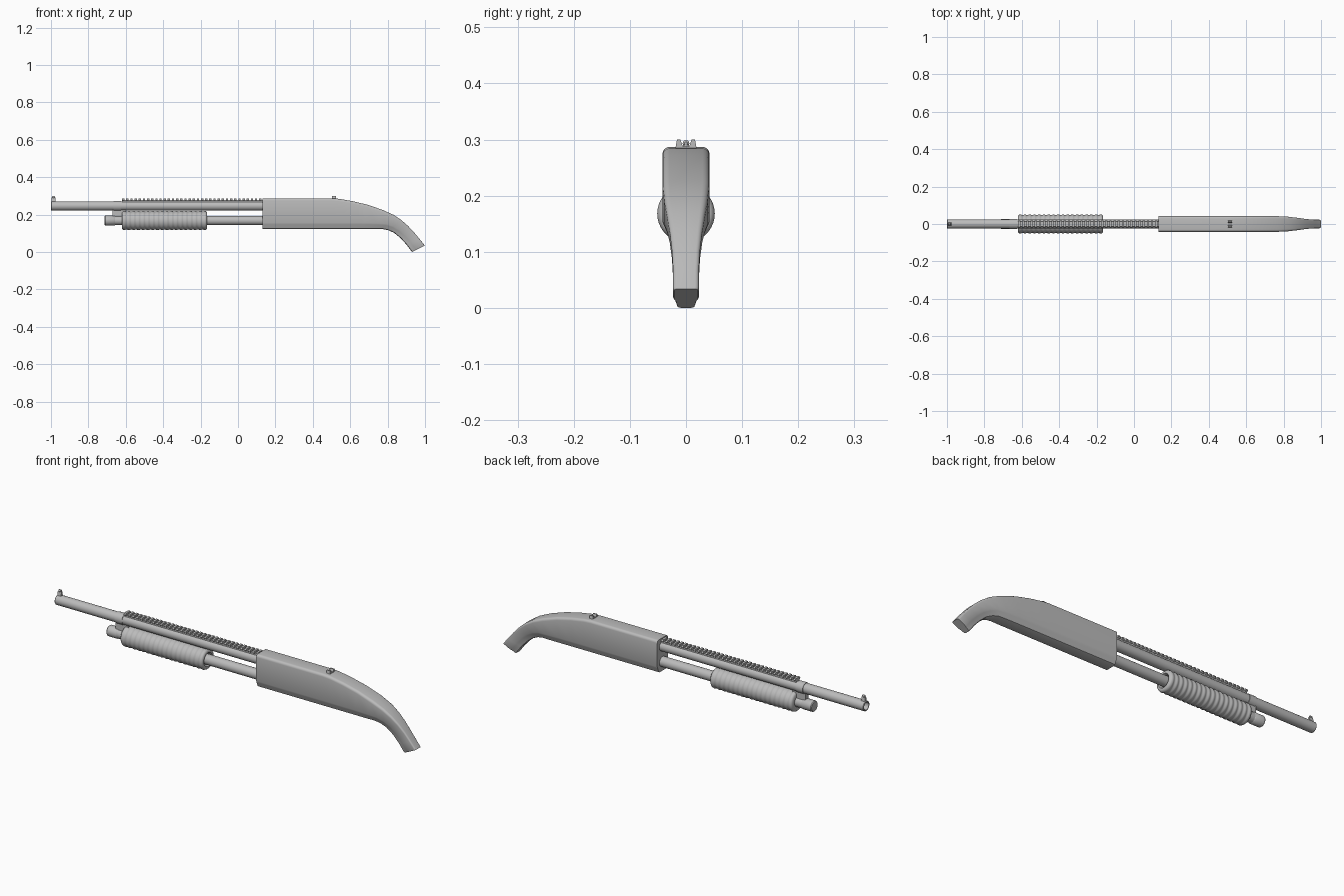
import bpy, bmesh, math

if "Cube" in bpy.data.objects:
    bpy.data.objects.remove(bpy.data.objects["Cube"])

mat = bpy.data.materials.new("mid grey")
mat.diffuse_color = (0.5, 0.5, 0.5, 1)
mat.use_nodes = True
mat.node_tree.nodes["Principled BSDF"].inputs["Base Color"].default_value = mat.diffuse_color


def finish(name, bm, smooth=True, angle=35):
    bmesh.ops.recalc_face_normals(bm, faces=bm.faces)
    me = bpy.data.meshes.new(name)
    bm.to_mesh(me)
    bm.free()
    me.materials.append(mat)
    ob = bpy.data.objects.new(name, me)
    bpy.context.collection.objects.link(ob)
    if smooth:
        bpy.ops.object.select_all(action='DESELECT')
        ob.select_set(True)
        bpy.context.view_layer.objects.active = ob
        bpy.ops.object.shade_smooth_by_angle(angle=math.radians(angle))
    return ob


def skin(bm, rings, closed=False, caps=True):
    """Bridge equal-length rings of points into a surface."""
    vs = [[bm.verts.new(p) for p in r] for r in rings]
    n = len(vs[0])
    pairs = list(zip(vs, vs[1:])) + ([(vs[-1], vs[0])] if closed else [])
    for a, b in pairs:
        for i in range(n):
            j = (i + 1) % n
            bm.faces.new((a[i], a[j], b[j], b[i]))
    if caps and not closed:
        bm.faces.new(vs[0])
        bm.faces.new(vs[-1])


def revolve(name, profile, z, sides=32, closed=False, angle=35):
    """Turn (x, radius) points about a lengthwise axis at height z."""
    bm = bmesh.new()
    skin(bm, [[(x, r * math.cos(2 * math.pi * k / sides),
                z + r * math.sin(2 * math.pi * k / sides))
               for k in range(sides)] for x, r in profile], closed)
    return finish(name, bm, angle=angle)


def prism(name, outline, x0, x1):
    """Extrude a (y, z) outline along x."""
    bm = bmesh.new()
    skin(bm, [[(x, y, z) for y, z in outline] for x in (x0, x1)])
    return finish(name, bm)


BARREL_Z, TUBE_Z = 0.246, 0.168

# barrel with an open bore
revolve("barrel", [(-1, .019), (-1, .0235), (-.998, .025), (.16, .025),
                   (.16, .019), (-.6, .019)], BARREL_Z, closed=True)

# magazine tube and its front cap
revolve("magazine_tube", [(-.66, .025), (.16, .025)], TUBE_Z)
revolve("magazine_cap", [(-.713, .024), (-.709, .027), (-.66, .027), (-.657, .025)], TUBE_Z)

# clamp joining barrel and magazine tube
prism("barrel_clamp", [(-.012, .18), (.012, .18), (.012, .235), (-.012, .235)], -.67, -.60)
revolve("clamp_ring", [(-.665, .025), (-.665, .0275), (-.625, .0275), (-.625, .025)],
        BARREL_Z, closed=True)

# ribbed pump grip, hollow around the tube
RIBS = 17
outer = [(-.62, .044), (-.615, .049)]
for i in range(RIBS * 6 + 1):
    t = i / (RIBS * 6)
    outer.append((-.608 + t * .431, .0495 + .0018 * math.cos(2 * math.pi * RIBS * t)))
outer += [(-.17, .049), (-.165, .044)]
revolve("pump_grip", outer + [(-.165, .034), (-.18, .026), (-.62, .026)],
        TUBE_Z, sides=40, closed=True, angle=50)

# top rail: base strip plus evenly spaced teeth
prism("rail_base", [(-.013, .262), (.013, .262), (.013, .277), (-.013, .277)], -.62, .14)
bm = bmesh.new()
tooth = [(-.013, .274), (-.02, .279), (-.016, .287), (.016, .287), (.02, .279), (.013, .274)]
for i in range(34):
    x = -.62 + i * .0222
    skin(bm, [[(x + d, y, z) for y, z in tooth] for d in (0, .0125)])
finish("rail_teeth", bm, smooth=False)

# front sight post and bead
prism("front_sight", [(-.008, .266), (.008, .266), (.004, .29), (-.004, .29)], -.996, -.976)
revolve("front_sight_bead", [(-.994, .003), (-.991, .006), (-.981, .006), (-.978, .003)],
        .293, sides=16)

# notched rear sight
notch = [(-.019, .284), (.019, .284), (.016, .3), (.010, .3), (.006, .288),
         (-.006, .288), (-.010, .3), (-.016, .3)]
prism("rear_sight", notch, .503, .523)


# receiver flowing into the curved bird-head grip
def section(xt, zt, xb, zb, w):
    height = math.hypot(xt - xb, zt - zb)
    top_r, cut_y, cut_z = .3 * w, .3 * w, .026
    half = [(w - cut_y - .006, 0), (w - cut_y, .003), (w - .003, cut_z), (w, cut_z + .008)]
    for k in range(5):
        a = math.pi / 2 * k / 4
        half.append((w - top_r + top_r * math.cos(a), height - top_r + top_r * math.sin(a)))
    loop = half + [(-y, h) for y, h in reversed(half)]
    return [(xb + (xt - xb) * h / height, y, zb + (zt - zb) * h / height) for y, h in loop]


# top x, top z, bottom x, bottom z, half width
stations = [(.13, .287, .13, .122, .042), (.50, .287, .50, .122, .042),
            (.54, .284, .54, .122, .042), (.61, .272, .60, .122, .042),
            (.69, .253, .67, .122, .042), (.77, .226, .73, .122, .042),
            (.83, .199, .775, .122, .039), (.875, .169, .805, .116, .034),
            (.91, .138, .835, .102, .029), (.942, .104, .868, .075, .025),
            (.972, .068, .90, .040, .023), (.996, .038, .927, .004, .023),
            (1.0, .034, .932, 0, .021)]
bm = bmesh.new()
skin(bm, [section(*s) for s in stations])
finish("receiver_and_grip", bm)
